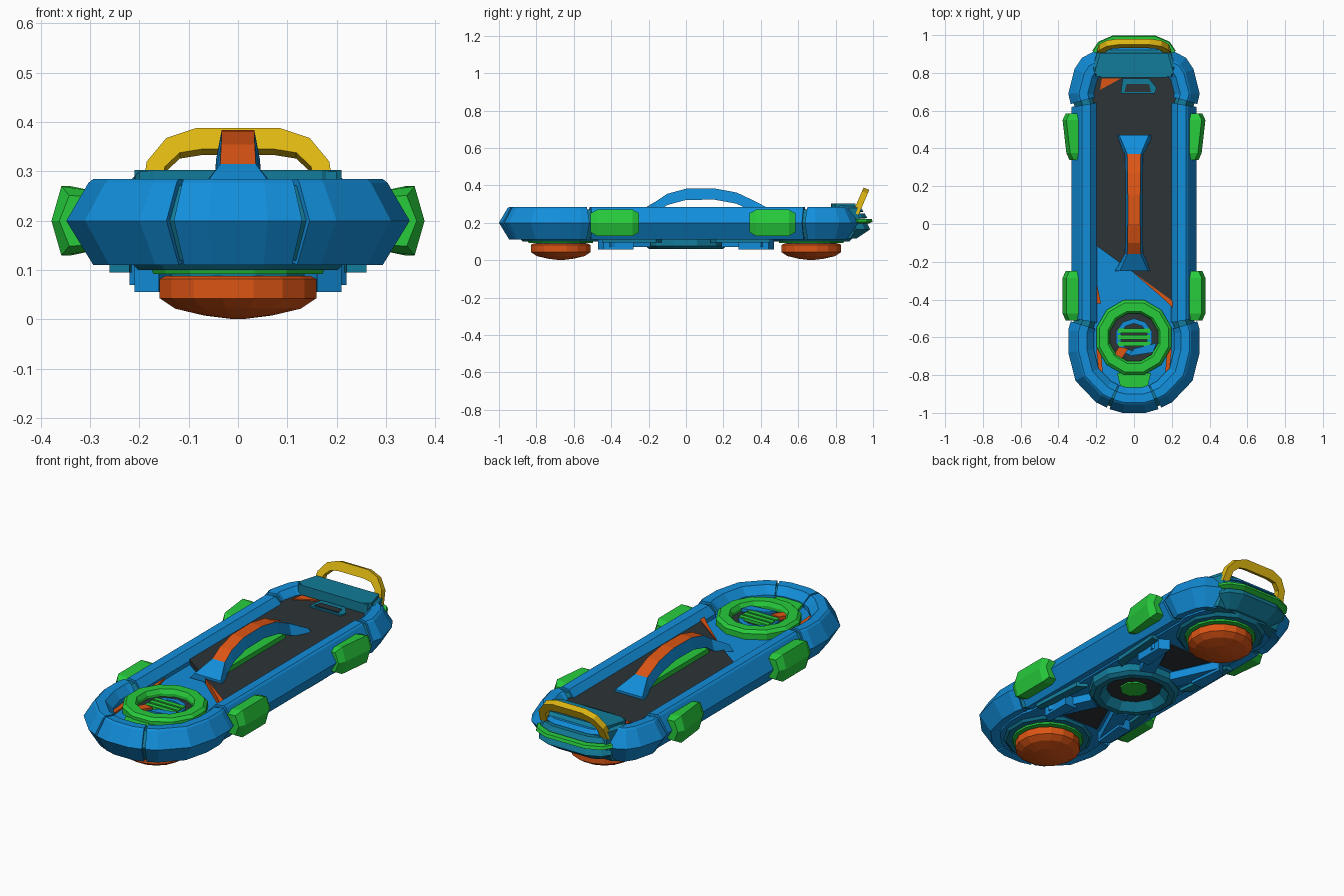
import bpy, bmesh, math
from mathutils import Vector

if "Cube" in bpy.data.objects:
    bpy.data.objects.remove(bpy.data.objects["Cube"])


def mat(name, c):
    m = bpy.data.materials.new(name)
    m.diffuse_color = (*c, 1)
    m.use_nodes = True
    m.node_tree.nodes["Principled BSDF"].inputs["Base Color"].default_value = m.diffuse_color
    return m


BLUE = mat("blue", (0.006, 0.27, 0.70))
TEAL = mat("teal", (0.006, 0.20, 0.32))
GREEN = mat("green", (0.02, 0.60, 0.045))
ORANGE = mat("orange", (0.72, 0.09, 0.007))
DARK = mat("dark grey", (0.026, 0.034, 0.037))
YELLOW = mat("yellow", (0.73, 0.47, 0.006))


def rings(name, loops, m, closed=False, mirror=""):
    """Skin a list of equal vertex loops, capping the ends when open."""
    bm = bmesh.new()
    vs = [[bm.verts.new(p) for p in loop] for loop in loops]
    n = len(vs[0])
    for i in range(len(vs) if closed else len(vs) - 1):
        a, b = vs[i], vs[(i + 1) % len(vs)]
        for j in range(n):
            k = (j + 1) % n
            bm.faces.new((a[j], a[k], b[k], b[j]))
    if not closed:
        bm.faces.new(vs[0])
        bm.faces.new(vs[-1])
    bmesh.ops.recalc_face_normals(bm, faces=bm.faces)
    me = bpy.data.meshes.new(name)
    bm.to_mesh(me)
    bm.free()
    me.materials.append(m)
    ob = bpy.data.objects.new(name, me)
    bpy.context.collection.objects.link(ob)
    if mirror:
        mod = ob.modifiers.new("mirror", "MIRROR")
        mod.use_axis = ("x" in mirror, "y" in mirror, False)
    return ob


def prism(name, pts, z0, z1, m, mirror=""):
    return rings(name, [[(x, y, z) for x, y in pts] for z in (z0, z1)], m, mirror=mirror)


def mitres(path, closed):
    """Inward mitre direction at each point of a counterclockwise path."""
    out, n = [], len(path)
    for i in range(n):
        p = Vector(path[i])
        a = Vector(path[i - 1]) if closed or i else None
        b = Vector(path[(i + 1) % n]) if closed or i < n - 1 else None
        d = [(v).normalized() for v in ((p - a) if a else None, (b - p) if b else None) if v]
        t = (d[0] + d[-1]).normalized()
        nrm = Vector((-t.y, t.x))
        out.append(nrm / max(0.5, t.dot(d[0])))
    return out


def sweep(name, path, nrm, section, m, closed=False, mirror=""):
    loops = [[(p[0] + n.x * d, p[1] + n.y * d, z) for d, z in section]
             for p, n in zip(path, nrm)]
    return rings(name, loops, m, closed, mirror)


def circle(r, n, cy):
    return [(r * math.cos(math.tau * (i + .5) / n), cy + r * math.sin(math.tau * (i + .5) / n))
            for i in range(n)]


def band(name, r, n, cy, section, m, mirror=""):
    path = circle(r, n, cy)
    return sweep(name, path, mitres(path, True), section, m, True, mirror)


# Outer rim, split into front, corner, side and rear corner pieces
half = [(.06, -1), (.13, -.98),
        (.145, -.972), (.2, -.945), (.31, -.83), (.348, -.68), (.348, -.56), (.335, -.515),
        (.33, -.5), (.33, .62),
        (.335, .635), (.348, .69), (.315, .82), (.275, .88), (.20, .92)]
loop = half + [(-x, y) for x, y in reversed(half)]
nrm = mitres(loop, True)
SEC = [(0, .20), (.045, .277), (.055, .285), (.10, .283), (.135, .245), (.135, .13), (.055, .11)]
for name, a, b in (("rim_corner", 2, 8), ("rim_side", 8, 10), ("rim_rear_corner", 10, 15)):
    sweep(name, loop[a:b], nrm[a:b], SEC, BLUE, mirror="x")
sweep("rim_front", loop[-2:] + loop[:2], nrm[-2:] + nrm[:2], SEC, BLUE)
core = [(.015, .2), (.058, .272), (.10, .272), (.125, .24), (.125, .13), (.06, .12)]
sweep("rim_core", loop, nrm, core, TEAL, True)

# Hull floor inside the rim
inner = [(p[0] + n.x * .10, p[1] + n.y * .10) for p, n in zip(loop, nrm)]
prism("hull_floor", inner, .112, .225, BLUE)

# Dark deck with its slanted front edge, and the stripe along it
prism("deck", [(-.22, -.10), (.22, -.42), (.22, .74), (.17, .79), (-.17, .79), (-.22, .74)],
      .20, .25, DARK)
prism("deck_stripe", [(-.01, -.252), (.21, -.412), (.21, -.45), (.16, -.40)], .22, .256, ORANGE)
prism("side_stripe", [(-.205, -.27), (-.205, -.42), (-.175, -.42)], .22, .234, ORANGE)
prism("front_stripe", [(.185, -.80), (.20, -.66), (.175, -.66), (.165, -.80)], .22, .234, ORANGE, "x")
prism("front_tab", [(-.07, -.87), (.07, -.87), (.09, -.79), (-.09, -.79)], .22, .24, GREEN)
prism("rear_stripe", [(-.18, .71), (-.07, .77), (-.17, .77)], .24, .256, ORANGE)
prism("rear_vent", [(-.07, .69), (.11, .69), (.12, .72), (.08, .77), (-.06, .77)], .24, .258, TEAL)
prism("rear_vent_slot", [(-.05, .70), (.09, .70), (.08, .74), (-.04, .74)], .25, .262, DARK)

# Front foot ring and hub
band("foot_ring", .205, 12, -.6, [(0, .225), (0, .255), (.015, .27), (.06, .27), (.072, .25), (.072, .225)], GREEN)
prism("foot_well", circle(.14, 12, -.6), .22, .235, DARK)
band("hub_ring", .10, 10, -.6, [(0, .23), (0, .243), (.025, .243), (.025, .23)], BLUE)
for y in (-.635, -.60, -.565):
    prism("hub_bar", [(-.085, y - .012), (.085, y - .012), (.085, y + .012), (-.085, y + .012)],
          .23, .25, GREEN)
prism("hub_pointer", [(-.11, -.70), (-.07, -.72), (-.03, -.66), (-.08, -.65)], .23, .253, ORANGE)
prism("hub_wedge", [(-.03, -.70), (.10, -.68), (.12, -.63), (0, -.66)], .23, .253, BLUE)

# Arched grip: y, top height, half width, thickness
arch = [(-.25, .262, .075, .03), (-.16, .315, .036, .06), (-.10, .355, .034, .06),
        (0, .382, .033, .06), (.15, .384, .033, .06), (.27, .362, .034, .06),
        (.37, .315, .036, .06), (.47, .262, .078, .03)]
grip = rings("grip_arch", [[(-w, y, z), (w, y, z), (w * 1.35, y, z - t), (-w * 1.35, y, z - t)]
                           for y, z, w, t in arch], BLUE)
grip.data.materials.append(ORANGE)
for f in grip.data.polygons:
    if f.normal.z > .5 and -.17 < f.center.y < .38:
        f.material_index = 1
prism("grip_base", [(-.035, -.14), (.035, -.14), (.035, .34), (-.035, .34)], .24, .275, GREEN)

# Side bumper pads: chamfered blocks, mirrored across
for name, y0, y1, lean in (("front_pad", -.51, -.25, 0), ("rear_pad", .34, .585, .02)):
    loops = []
    for y, s in ((y0, .55), (y0 + .035, 1), (y1 - .035, 1), (y1, .55)):
        dx = lean * (-1 if y < (y0 + y1) / 2 else 0)
        out = .378 if s == 1 else .362
        loops.append([(.29, y, .2 + .06 * (.6 + s * .4)), (out - .02 + dx, y, .2 + .07 * (.4 + s * .6)),
                      (out + dx, y, .2), (out - .02 + dx, y, .2 - .07 * (.4 + s * .6)),
                      (.29, y, .2 - .06 * (.6 + s * .4))])
    rings(name, loops, GREEN, mirror="x")

# Tail housing with slats
rings("tail_housing", [[(-.2, .78, z), (.2, .78, z), (w, .83, z), (w - .03, y, z), (.03 - w, y, z), (-w, .83, z)]
                       for z, w, y in ((.115, .22, .88), (.20, .22, .93), (.28, .22, .92), (.30, .19, .90))], TEAL)
prism("tail_plate", [(-.17, .775), (.17, .775), (.21, .80), (.18, .905), (-.18, .905), (-.21, .80)],
      .27, .303, TEAL)
back = [(.21, .91), (.18, .955), (.11, .985), (-.11, .985), (-.18, .955), (-.21, .91)]
bn = mitres(back, False)
for name, m, sec in (
        ("tail_lower_slat", TEAL, [(0, .165), (.015, .195), (.09, .195), (.09, .115), (.075, .115)]),
        ("tail_green_slat", GREEN, [(-.013, .205), (-.008, .22), (.08, .22), (.08, .195), (.01, .195)]),
        ("tail_upper_slat", TEAL, [(.015, .225), (.03, .25), (.08, .25), (.08, .22)]),
        ("tail_top_slat", BLUE, [(.035, .26), (.05, .28), (.08, .28), (.08, .25)])):
    sweep(name, back, bn, sec, m)

# Yellow rear loop, tilted backwards
outer = [(.195, .255), (.185, .32), (.145, .368), (.085, .388)]
inn = [(.155, .255), (.148, .31), (.118, .338), (.075, .345)]
outer += [(-x, z) for x, z in reversed(outer)]
inn += [(-x, z) for x, z in reversed(inn)]
tilt = lambda z: .905 + (z - .255) * .43
rings("rear_loop", [[(a[0], tilt(a[1]) - .013, a[1]), (a[0], tilt(a[1]) + .018, a[1] - .012),
                     (b[0], tilt(b[1]) + .018, b[1] - .012), (b[0], tilt(b[1]) - .013, b[1])]
                    for a, b in zip(outer, inn)], YELLOW)

# Domed discs underneath with their collars
for name, cy in (("front", -.67), ("rear", .67)):
    rings(name + "_disc", [[(x, y, z) for x, y in circle(r, 16, cy)] for r, z in
                           ((.15, .088), (.162, .082), (.162, .043), (.13, .022), (.07, .008), (.012, .001))], ORANGE)
    band(name + "_disc_collar", .185, 16, cy, [(0, .12), (.01, .092), (.05, .092), (.05, .12)], GREEN)
    prism(name + "_disc_mount", circle(.14, 12, cy), .08, .115, TEAL)
    band(name + "_skirt", .23, 12, cy, [(0, .12), (.02, .10), (.05, .10), (.05, .12)], TEAL)

# Central underside ring, struts and side blocks
band("belly_ring", .225, 12, 0, [(0, .12), (0, .075), (.02, .06), (.05, .06), (.085, .10), (.085, .12)], TEAL)
prism("belly_well", circle(.15, 12, 0), .10, .115, DARK)
prism("belly_core", circle(.07, 8, 0), .092, .105, GREEN)
prism("belly_strut", [(.05, .22), (.12, .19), (.22, .40), (.16, .46)], .07, .12, BLUE, "xy")
prism("belly_block", [(.14, .28), (.21, .28), (.21, .44), (.16, .47)], .056, .12, BLUE, "xy")
prism("belly_gap", [(-.045, .25), (.045, .25), (.13, .44), (-.13, .44)], .105, .12, DARK, "y")
prism("belly_side_panel", [(.19, .13), (.24, .16), (.26, .45), (.22, .45)], .095, .12, TEAL, "xy")
